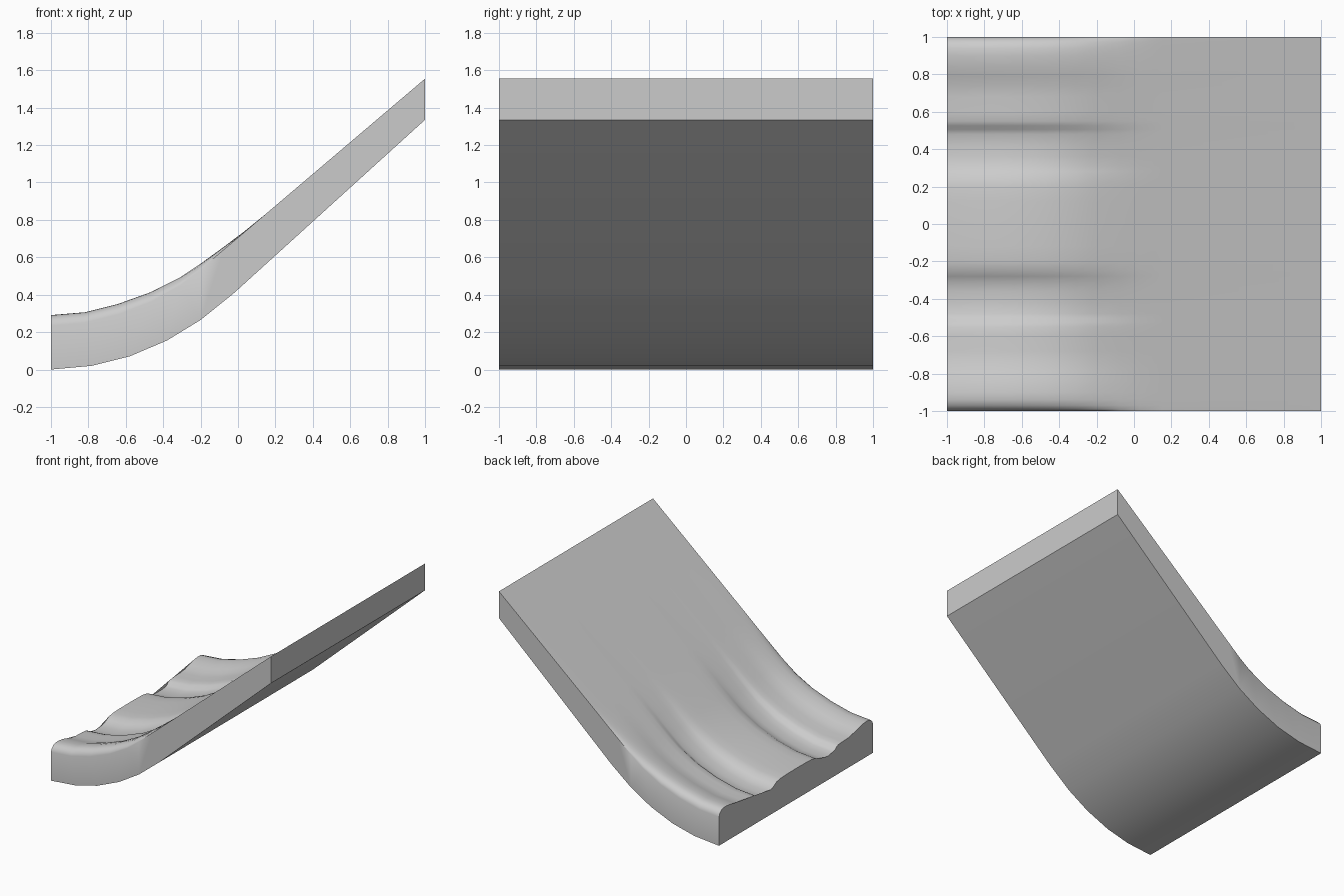
import bpy, bmesh, math

if "Cube" in bpy.data.objects:
    bpy.data.objects.remove(bpy.data.objects["Cube"])

# half of the moulded cross-section: (|y|, height offset)
half = [(0, .018), (.12, .017), (.2, .014), (.25, .005), (.28, -.012), (.31, -.028),
        (.36, -.036), (.42, -.038), (.48, -.034), (.505, -.024), (.525, -.006),
        (.55, .004), (.6, .008), (.68, .01), (.74, .017), (.79, .033), (.84, .047),
        (.9, .056), (.94, .055), (.97, .045), (.99, .025), (1, 0)]
section = [(-a, h) for a, h in reversed(half[1:])] + half

# stations along the slide: (x, top z, moulding strength), and the underside curve
top = [(-1, .235, 1), (-.82, .25, 1), (-.64, .295, 1), (-.47, .36, .93), (-.31, .45, .75),
       (-.2, .535, .55), (-.08, .637, .28), (.03, .73, .1), (.15, .833, 0), (1, 1.555, 0)]
under = [(-1, 0), (-.78, .02), (-.58, .07), (-.38, .155), (-.2, .265), (-.02, .41), (1, 1.335)]

bm = bmesh.new()
rows = [[bm.verts.new((x, y, z + h * f)) for y, h in section] for x, z, f in top]
low = [[bm.verts.new((x, y, z)) for y in (-1, 1)] for x, z in under]

# moulded upper surface and underside
for r, s in zip(rows, rows[1:]):
    for i in range(len(section) - 1):
        bm.faces.new((r[i], s[i], s[i + 1], r[i + 1]))
for a, b in zip(low, low[1:]):
    bm.faces.new((a[0], a[1], b[1], b[0]))

# side walls and end walls
for k, e in ((0, 0), (1, -1)):
    bm.faces.new([r[e] for r in rows] + [v[k] for v in reversed(low)])
for r, v in ((rows[0], low[0]), (rows[-1], low[-1])):
    bm.faces.new(list(r) + [v[1], v[0]])
bmesh.ops.triangulate(bm, faces=[f for f in bm.faces if len(f.verts) > 4])
bmesh.ops.recalc_face_normals(bm, faces=bm.faces)

mesh = bpy.data.meshes.new("curved_slab")
bm.to_mesh(mesh)
bm.free()
slab = bpy.data.objects.new("curved_slab", mesh)
bpy.context.collection.objects.link(slab)

# plain grey
grey = bpy.data.materials.new("plain_grey")
grey.diffuse_color = (.6, .6, .6, 1)
grey.use_nodes = True
grey.node_tree.nodes["Principled BSDF"].inputs["Base Color"].default_value = grey.diffuse_color
mesh.materials.append(grey)

bpy.context.view_layer.objects.active = slab
slab.select_set(True)
bpy.ops.object.shade_smooth_by_angle(angle=math.radians(40))
